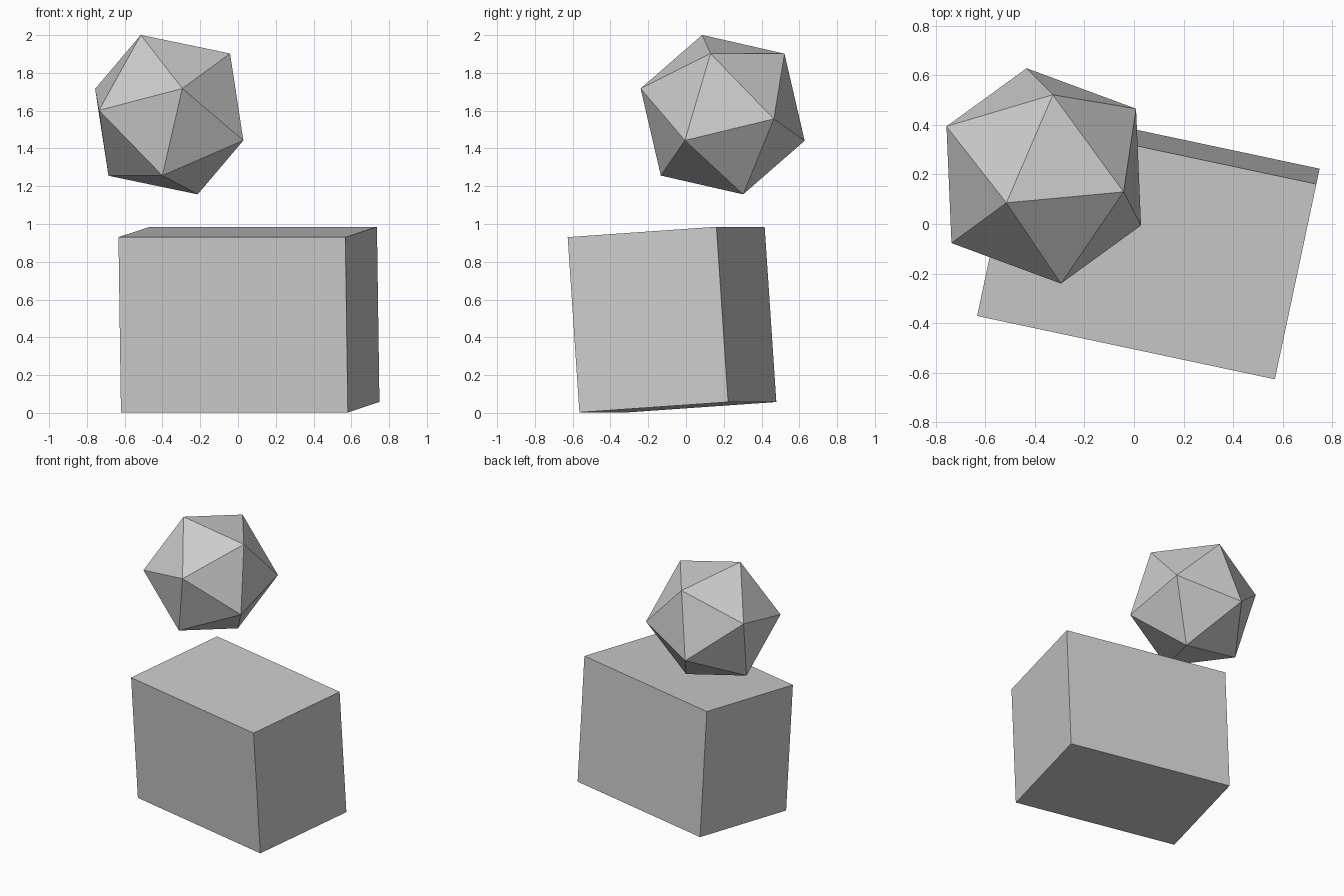
import bpy
from math import radians
from mathutils import Matrix, Vector

if "Cube" in bpy.data.objects:
    bpy.data.objects.remove(bpy.data.objects["Cube"])


def frame(axis, side):
    """Rotation whose z follows axis and whose x leans toward side."""
    z = axis.normalized()
    y = z.cross(side).normalized()
    return Matrix((y.cross(z), y, z)).transposed()


# Tilted block resting on its front lower edge
bpy.ops.mesh.primitive_cube_add(size=1, location=(0.058, -0.074, 0.494),
                                rotation=(radians(3.9), 0, radians(-12)))
block = bpy.context.object
block.name = "tilted_block"
block.scale = (1.228, 0.807, 0.93)

# Twenty-sided solid floating above the block
bpy.ops.mesh.primitive_ico_sphere_add(subdivisions=1, radius=0.461)
solid = bpy.context.object
solid.name = "twenty_sided_solid"

# Turn it so that one corner and a neighbouring corner point the right way
corners = sorted((v.co.copy() for v in solid.data.vertices), key=lambda c: -c.z)
source = frame(corners[0], corners[1])
target = frame(Vector((-0.15, -0.108, 0.42)), Vector((0.323, -0.065, 0.326)))
turn = (target @ source.transposed()).to_4x4()
solid.matrix_world = Matrix.Translation((-0.364, 0.194, 1.579)) @ turn
